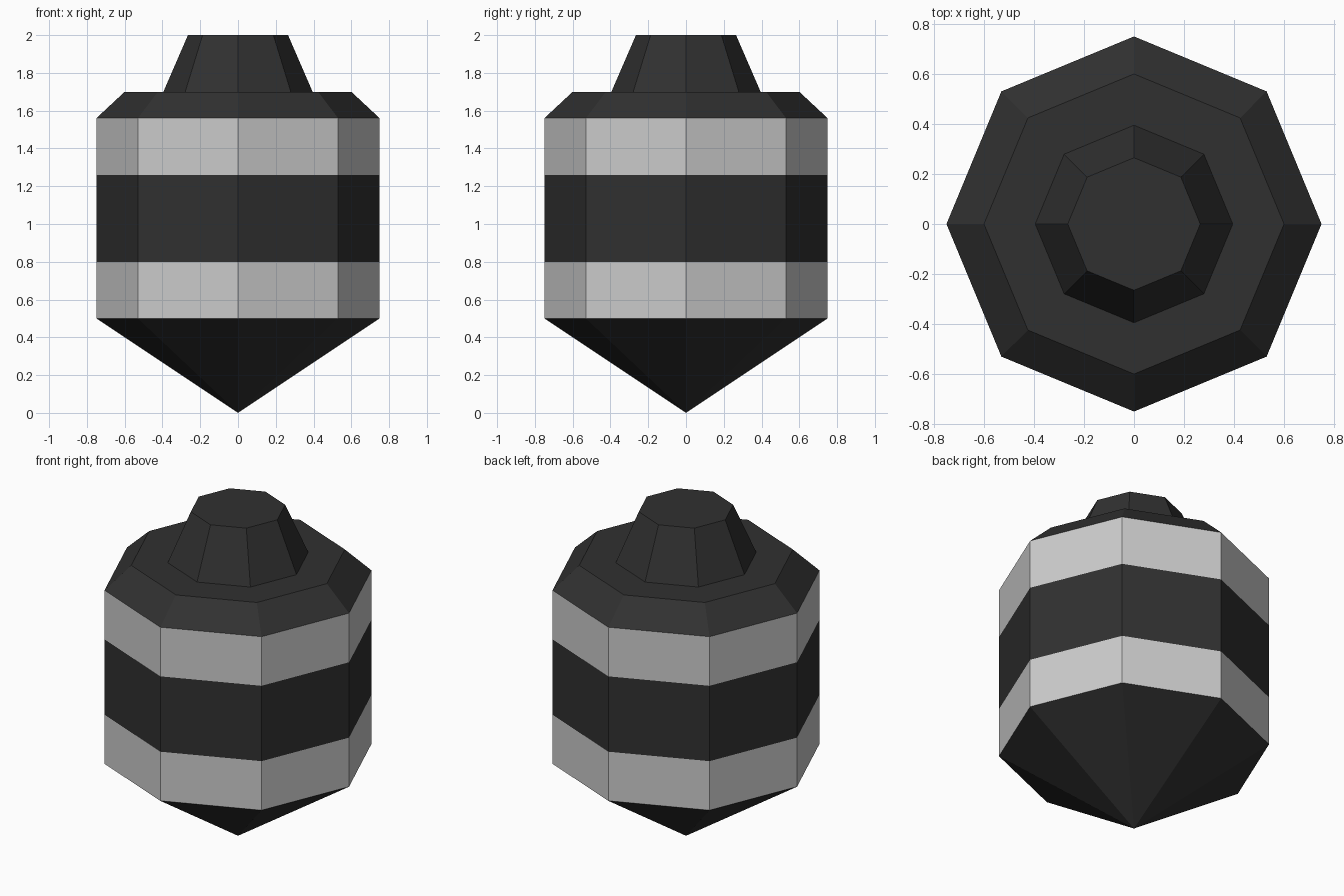
import bpy, bmesh
from math import cos, sin, pi

if "Cube" in bpy.data.objects:
    bpy.data.objects.remove(bpy.data.objects["Cube"])

SIDES = 8

dark = bpy.data.materials.new("dark_grey")
dark.diffuse_color = (0.03, 0.03, 0.03, 1)
dark.use_nodes = True
dark.node_tree.nodes["Principled BSDF"].inputs["Base Color"].default_value = dark.diffuse_color


def lathe(name, profile, mat=None):
    """Revolve (radius, z) points into an eight-sided, flat-shaded shell."""
    bm = bmesh.new()
    rings = []
    for r, z in profile:
        if r == 0:
            rings.append([bm.verts.new((0, 0, z))] * SIDES)
        else:
            rings.append([bm.verts.new((r * cos(2 * pi * i / SIDES),
                                        r * sin(2 * pi * i / SIDES), z))
                          for i in range(SIDES)])
    for low, high in zip(rings, rings[1:]):
        for i in range(SIDES):
            j = (i + 1) % SIDES
            corners = dict.fromkeys((low[i], low[j], high[j], high[i]))
            bm.faces.new(list(corners))
    # close a profile that ends on an open top
    if name == "neck":
        bm.faces.new(rings[-1])
    me = bpy.data.meshes.new(name)
    bm.to_mesh(me)
    bm.free()
    if mat:
        me.materials.append(mat)
    ob = bpy.data.objects.new(name, me)
    bpy.context.collection.objects.link(ob)
    return ob


# pointed underside
lathe("bottom_point", [(0, 0), (0.75, 0.5)], dark)
# striped barrel
lathe("lower_band", [(0.75, 0.5), (0.75, 0.8)])
lathe("middle_band", [(0.75, 0.8), (0.75, 1.26)], dark)
lathe("upper_band", [(0.75, 1.26), (0.75, 1.56)])
# bevelled shoulder with its flat ledge
lathe("shoulder", [(0.75, 1.56), (0.6, 1.7), (0.395, 1.7)], dark)
# tapered neck with flat top
lathe("neck", [(0.395, 1.7), (0.265, 2.0)], dark)
